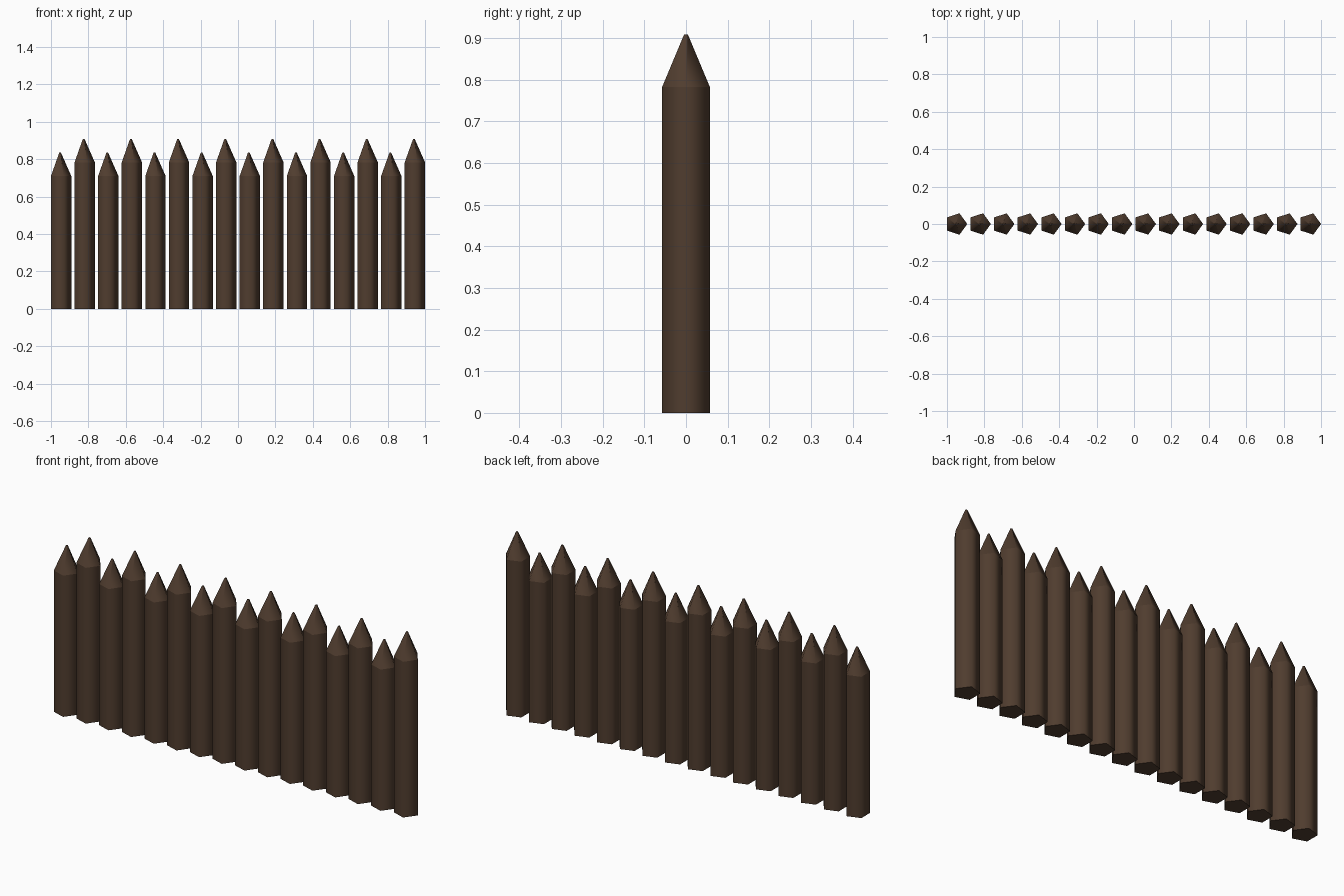
import bpy
import bmesh
from math import cos, sin, tau

cube = bpy.data.objects.get("Cube")
if cube:
    bpy.data.objects.remove(cube, do_unlink=True)

COUNT, SIDES, RADIUS, TIP_RADIUS = 16, 5, 0.06, 0.005
FIRST_X, LAST_X = -0.9515, 0.94

wood = bpy.data.materials.new("dark_brown_wood")
wood.use_nodes = True
colour = (0.08, 0.046, 0.028, 1)
wood.diffuse_color = colour
bsdf = wood.node_tree.nodes["Principled BSDF"]
bsdf.inputs["Base Color"].default_value = colour
bsdf.inputs["Roughness"].default_value = 0.9


def stake_mesh(name, shoulder, top):
    """Five-sided post with a blunt sharpened tip, one corner towards +x."""
    bm = bmesh.new()
    rings = []
    for radius, z in ((RADIUS, 0), (RADIUS, shoulder), (TIP_RADIUS, top)):
        rings.append([bm.verts.new((radius * cos(tau * i / SIDES),
                                    radius * sin(tau * i / SIDES), z))
                      for i in range(SIDES)])
    # Sides of the post and of the tip
    for low, high in zip(rings, rings[1:]):
        for i in range(SIDES):
            j = (i + 1) % SIDES
            bm.faces.new((low[i], low[j], high[j], high[i]))
    # End caps
    bm.faces.new(rings[0][::-1])
    bm.faces.new(rings[-1])
    # Rounded shading around the post, crisp base, shoulder and tip edges
    for face in bm.faces:
        face.smooth = True
    for edge in bm.edges:
        a, b = edge.verts
        edge.smooth = abs(a.co.z - b.co.z) > 0.01
    mesh = bpy.data.meshes.new(name)
    bm.to_mesh(mesh)
    bm.free()
    mesh.materials.append(wood)
    return mesh


# Short and tall stakes alternate along the wall
meshes = (stake_mesh("short_stake", 0.71, 0.835),
          stake_mesh("tall_stake", 0.783, 0.908))
for n in range(COUNT):
    mesh = meshes[n % 2]
    stake = bpy.data.objects.new(f"{mesh.name}_{n // 2 + 1}", mesh)
    stake.location.x = FIRST_X + (LAST_X - FIRST_X) * n / (COUNT - 1)
    bpy.context.collection.objects.link(stake)
